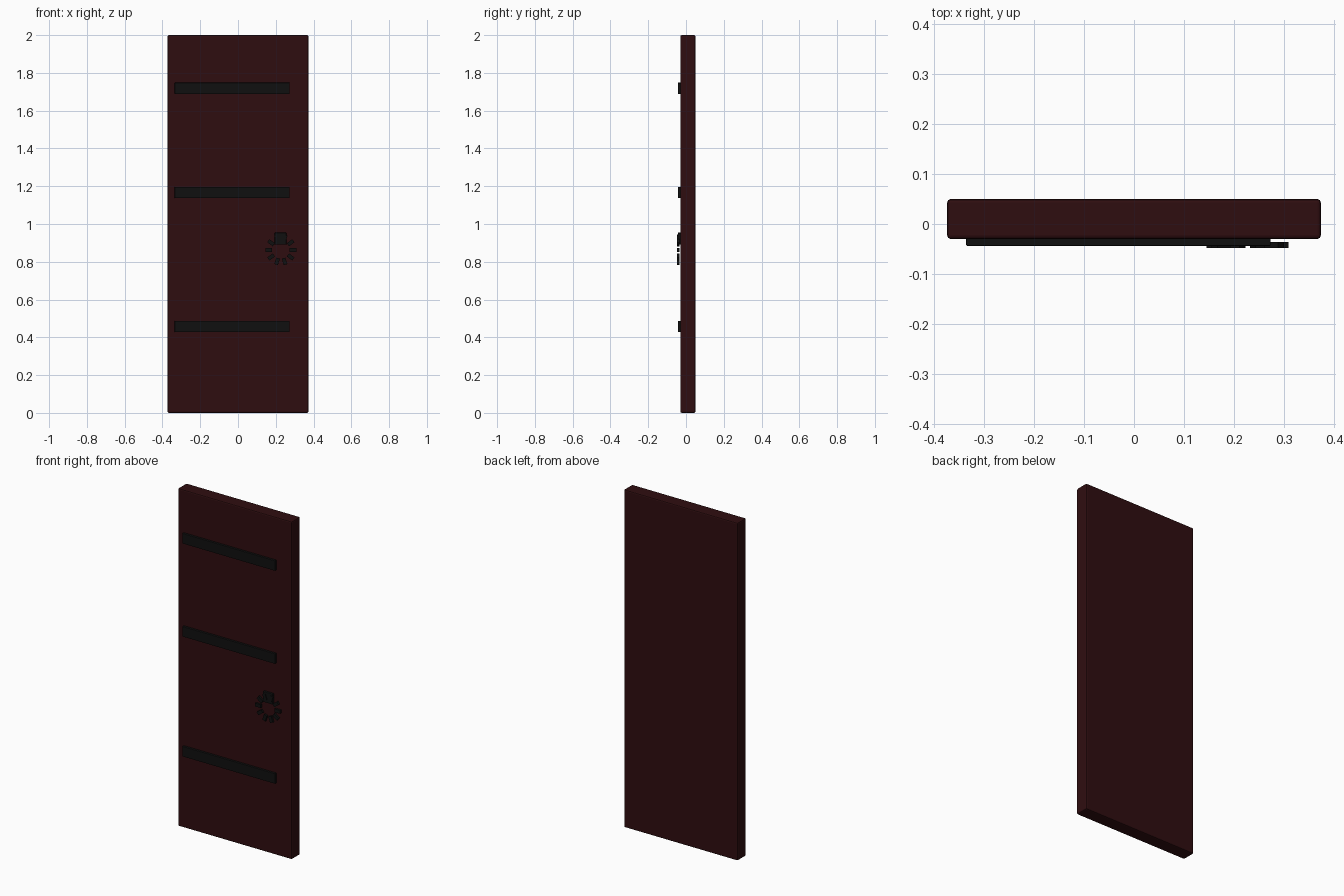
import bpy
from math import cos, sin, pi
from mathutils import Matrix, Vector

cube = bpy.data.objects.get("Cube")
if cube:
    bpy.data.objects.remove(cube, do_unlink=True)


def material(name, rgb):
    mat = bpy.data.materials.new(name)
    mat.use_nodes = True
    colour = (*rgb, 1)
    mat.diffuse_color = colour
    mat.node_tree.nodes["Principled BSDF"].inputs["Base Color"].default_value = colour
    return mat


wood = material("dark red wood", (0.028, 0.004, 0.005))
iron = material("black iron", (0.005, 0.005, 0.005))


def box(name, centre, size, mat, bevel=0, turn=0):
    """Box with optional bevelled edges, turned about the y axis."""
    bpy.ops.mesh.primitive_cube_add(size=1, location=centre)
    obj = bpy.context.object
    obj.name = name
    obj.data.transform(Matrix.Diagonal((*size, 1)))
    obj.rotation_euler.y = turn
    obj.data.materials.append(mat)
    if bevel:
        mod = obj.modifiers.new("soft edges", "BEVEL")
        mod.width = bevel
        mod.segments = 2
    return obj


# Door slab
box("door_panel", (0, 0.01, 1), (0.746, 0.08, 2), wood, 0.007)

# Hinge straps
for label, z in (("lower", 0.457), ("middle", 1.167), ("upper", 1.718)):
    box(label + "_strap", (-0.031, -0.035, z), (0.608, 0.017, 0.06), iron, 0.002)

# Pull ring: a mount plate with spoke-like blocks around a centre
box("ring_mount", (0.225, -0.035, 0.923), (0.062, 0.017, 0.062), iron, 0.002)
centre = Vector((0.227, -0.0415, 0.863))
count = 10
for i in range(count):
    a = 2 * pi * i / count
    spot = centre + 0.064 * Vector((cos(a), 0, sin(a)))
    box(f"ring_block_{i + 1}", spot, (0.036, 0.012, 0.02), iron, turn=-a)
